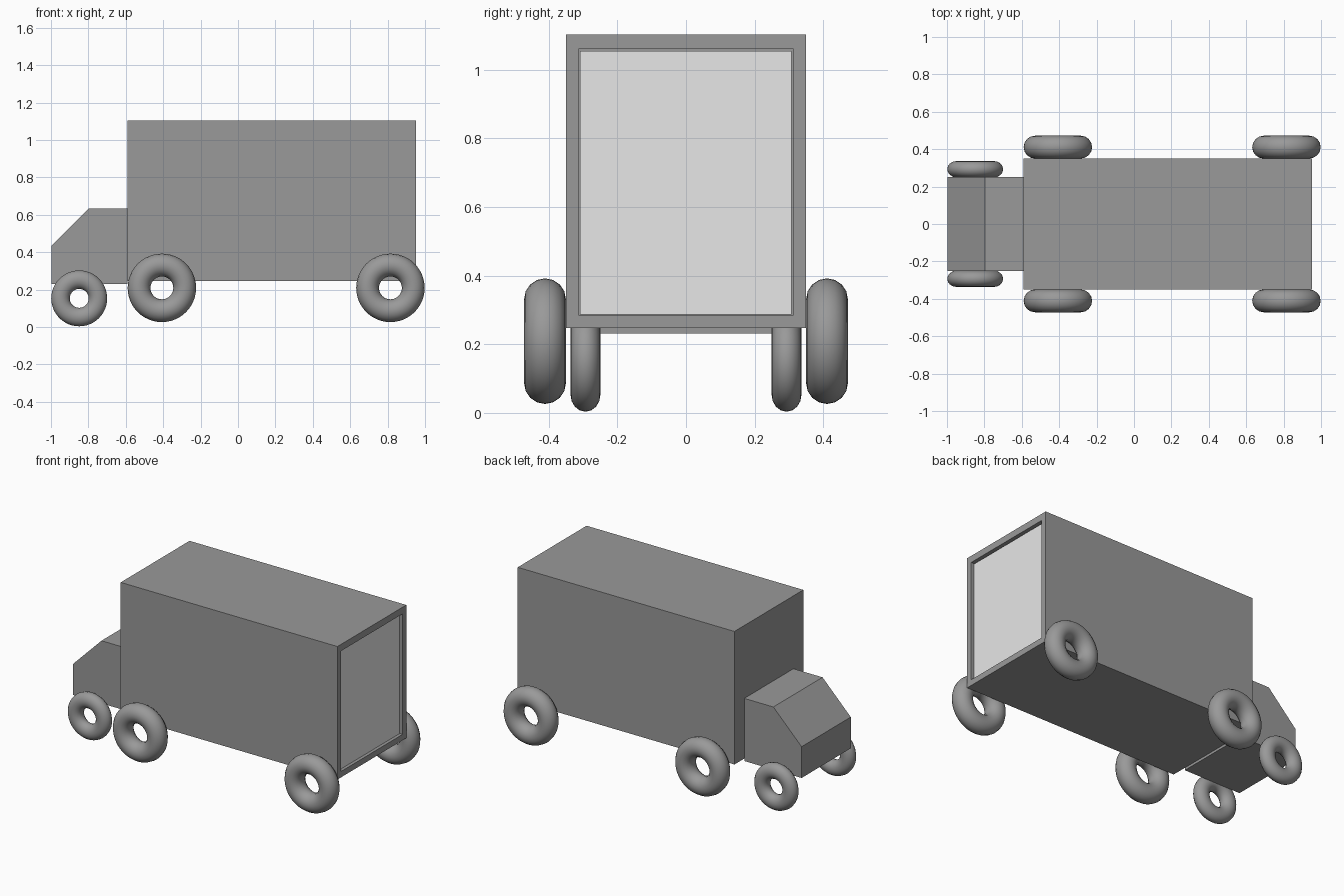
import bpy, bmesh, math

if "Cube" in bpy.data.objects:
    bpy.data.objects.remove(bpy.data.objects["Cube"])


def material(name, value):
    m = bpy.data.materials.new(name)
    m.diffuse_color = (value, value, value, 1)
    m.use_nodes = True
    m.node_tree.nodes["Principled BSDF"].inputs["Base Color"].default_value = m.diffuse_color
    return m


grey = material("body grey", 0.32)
light = material("door light grey", 0.8)


def add_mesh(name, bm, mat):
    bmesh.ops.recalc_face_normals(bm, faces=bm.faces)
    me = bpy.data.meshes.new(name)
    bm.to_mesh(me)
    bm.free()
    me.materials.append(mat)
    ob = bpy.data.objects.new(name, me)
    bpy.context.collection.objects.link(ob)
    return ob


def box_mesh(lo, hi):
    bm = bmesh.new()
    bmesh.ops.create_cube(bm, size=1)
    for v in bm.verts:
        v.co = [(a + b) / 2 + c * (b - a) for a, b, c in zip(lo, hi, v.co)]
    return bm


# Cargo box with a recessed rear opening
bm = box_mesh((-0.59, -0.35, 0.247), (0.953, 0.35, 1.103))
rear = max(bm.faces, key=lambda f: f.calc_center_median().x)
bmesh.ops.inset_region(bm, faces=[rear], thickness=0.038)
for v in rear.verts:
    v.co.z = 1.06 if v.co.z > 0.6 else 0.285
    v.co.y = math.copysign(0.314, v.co.y)
hole = bmesh.ops.extrude_discrete_faces(bm, faces=[rear])["faces"][0]
bmesh.ops.translate(bm, verts=hole.verts, vec=(-0.04, 0, 0))
add_mesh("cargo_box", bm, grey)

# Rear door standing inside the opening with a thin gap around it
add_mesh("rear_door", box_mesh((0.905, -0.309, 0.287), (0.935, 0.307, 1.054)), light)

# Cab: side profile with a sloped windscreen, extruded across
profile = [(-0.998, 0.231), (-0.59, 0.231), (-0.59, 0.634), (-0.797, 0.634), (-0.998, 0.432)]
bm = bmesh.new()
side = bm.faces.new([bm.verts.new((x, -0.25, z)) for x, z in profile])
ext = bmesh.ops.extrude_face_region(bm, geom=[side])["geom"]
bmesh.ops.translate(bm, verts=[e for e in ext if isinstance(e, bmesh.types.BMVert)], vec=(0, 0.5, 0))
add_mesh("cab", bm, grey)


# Open ring tyres, mirrored left and right
def tyre(name, x, y, z, major, minor, squash):
    for label, s in (("right", -1), ("left", 1)):
        bpy.ops.mesh.primitive_torus_add(
            location=(x, s * y, z), rotation=(math.pi / 2, 0, 0),
            major_segments=48, minor_segments=16, major_radius=major, minor_radius=minor)
        ob = bpy.context.object
        ob.name = f"{name}_{label}"
        ob.scale.z = squash
        ob.data.materials.append(grey)
        bpy.ops.object.shade_smooth()


tyre("front_tyre", -0.849, 0.293, 0.153, 0.1, 0.0495, 0.88)
tyre("middle_tyre", -0.407, 0.411, 0.209, 0.122, 0.061, 1)
tyre("rear_tyre", 0.815, 0.411, 0.209, 0.122, 0.061, 1)
